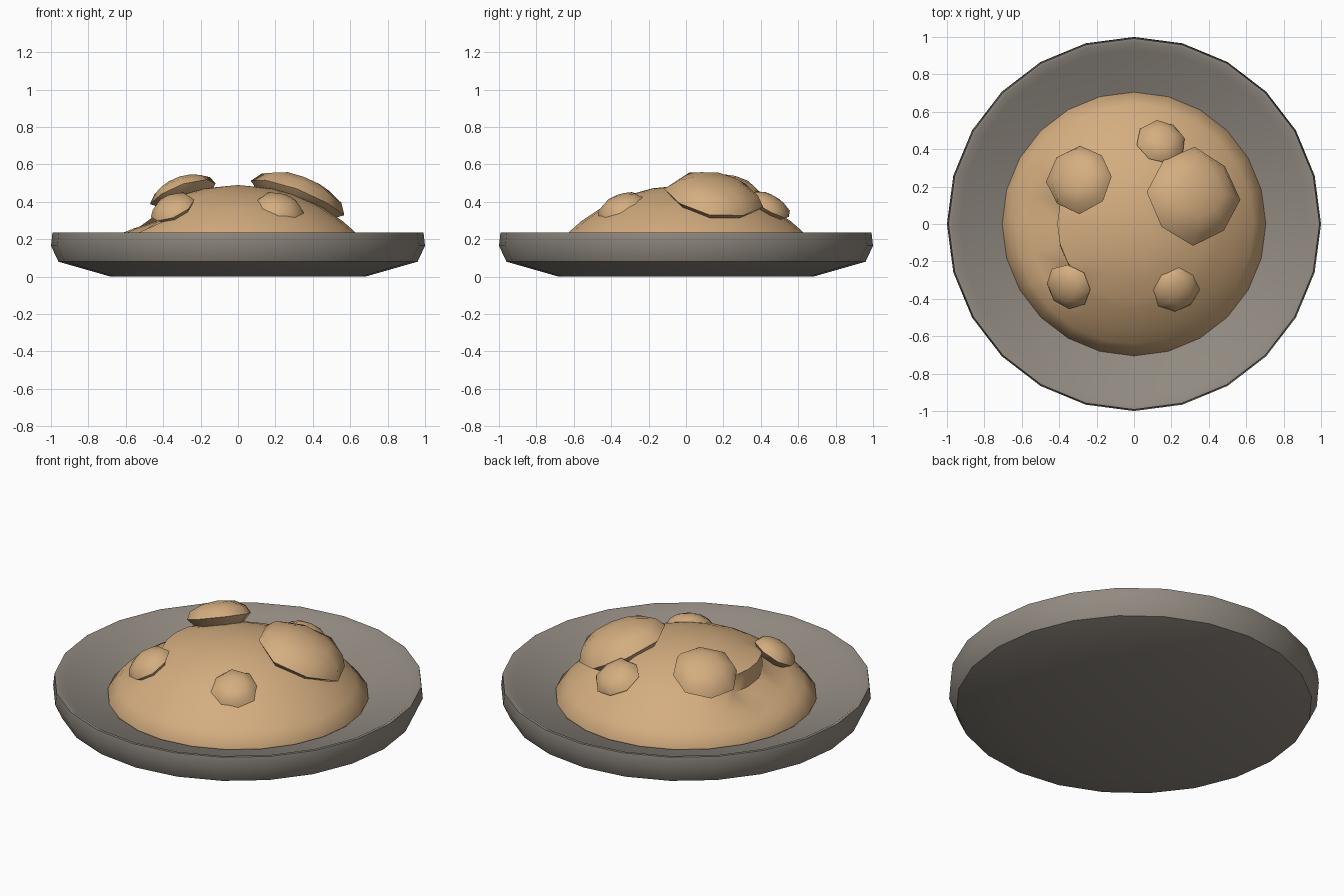
import bpy, bmesh, math, random
from mathutils import Vector, Matrix

cube = bpy.data.objects.get("Cube")
if cube:
    bpy.data.objects.remove(cube, do_unlink=True)

random.seed(4)
SIDES = 24
DOME_R, DOME_C = 0.907, -0.417   # sphere that the mound is a cap of


def material(name, rgb):
    m = bpy.data.materials.new(name)
    m.use_nodes = True
    m.diffuse_color = (*rgb, 1)
    bsdf = m.node_tree.nodes["Principled BSDF"]
    bsdf.inputs["Base Color"].default_value = (*rgb, 1)
    bsdf.inputs["Roughness"].default_value = 0.8
    return m


stone = material("stone grey", (0.285, 0.255, 0.22))
dough = material("tan dough", (0.66, 0.42, 0.215))


def lathe(profile, sides):
    """Revolve (radius, height) points around z."""
    bm = bmesh.new()
    verts = [bm.verts.new((r, 0, z)) for r, z in profile]
    edges = [bm.edges.new(pair) for pair in zip(verts, verts[1:])]
    bmesh.ops.spin(bm, geom=verts + edges, cent=(0, 0, 0), axis=(0, 0, 1),
                   angle=math.tau, steps=sides, use_duplicate=False)
    bmesh.ops.remove_doubles(bm, verts=bm.verts, dist=0.0005)
    bmesh.ops.recalc_face_normals(bm, faces=bm.faces)
    return bm


def finish(bm, name, mat, sharp):
    mesh = bpy.data.meshes.new(name)
    bm.to_mesh(mesh)
    bm.free()
    mesh.materials.append(mat)
    obj = bpy.data.objects.new(name, mesh)
    bpy.context.collection.objects.link(obj)
    bpy.ops.object.select_all(action='DESELECT')
    obj.select_set(True)
    bpy.context.view_layer.objects.active = obj
    bpy.ops.object.shade_smooth_by_angle(angle=math.radians(sharp))
    return obj


# Shallow dish with a thin rim
dish = [(0, 0), (0.68, 0), (0.96, 0.08), (1.0, 0.165), (0.992, 0.235),
        (0.975, 0.235), (0.93, 0.205), (0.72, 0.155), (0.6, 0.08), (0, 0.08)]
finish(lathe(dish, SIDES), "dish", stone, 40)


# Mound: a closed spherical cap with a ledge on one side
def cap_height(r):
    return DOME_C + math.sqrt(DOME_R ** 2 - r * r)


rings = [0.705, 0.64, 0.56, 0.45, 0.41, 0.3, 0.18, 0]
mound = lathe([(0, 0.1), (0.7, 0.1)] + [(r, cap_height(r)) for r in rings], SIDES)
for v in mound.verts:
    r = math.hypot(v.co.x, v.co.y)
    angle = math.degrees(math.atan2(v.co.y, v.co.x)) % 360
    if 160 < angle < 215:
        if 0.5 < r < 0.6:
            v.co.z -= 0.04
        elif 0.43 < r < 0.5:
            v.co.z -= 0.065
            v.co.x += 0.04
        elif 0.4 < r < 0.43:
            v.co.z += 0.015
finish(mound, "mound", dough, 50)

# Faceted lumps resting on the mound: name, centre, radius, height
lumps = [
    ("large_lump", (0.32, 0.15, 0.42), 0.26, 0.115),
    ("medium_lump", (-0.29, 0.24, 0.445), 0.185, 0.085),
    ("small_back_lump", (0.145, 0.44, 0.375), 0.13, 0.065),
    ("small_front_left_lump", (0.225, -0.35, 0.37), 0.13, 0.065),
    ("small_front_right_lump", (-0.35, -0.335, 0.365), 0.125, 0.065),
]
for name, centre, radius, height in lumps:
    shape = [(0, 1), (0.5, 0.85), (0.85, 0.5), (1, 0), (0.7, -0.6), (0, -0.7)]
    bm = lathe([(r * radius, z * height) for r, z in shape], 8)
    for v in bm.verts:
        k = random.uniform(0.93, 1.05)
        v.co.x *= k
        v.co.y *= k
    normal = Vector(centre) - Vector((0, 0, DOME_C))
    tilt = normal.to_track_quat('Z', 'Y').to_matrix().to_4x4()
    turn = Matrix.Rotation(random.uniform(0, math.tau), 4, 'Z')
    bm.transform(Matrix.Translation(centre) @ tilt @ turn)
    finish(bm, name, dough, 50)
